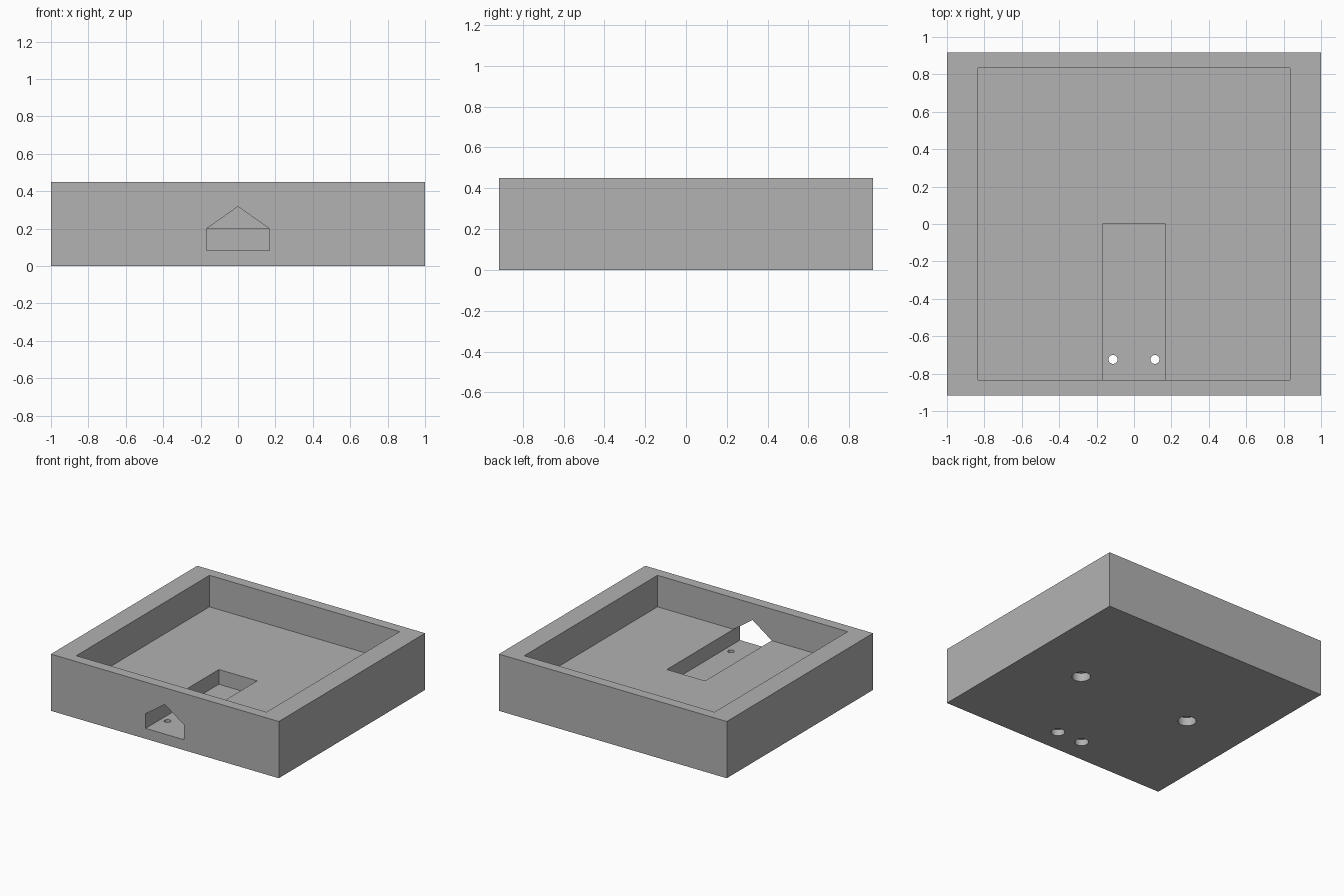
import bpy
import bmesh
import math

cube = bpy.data.objects.get("Cube")
if cube:
    bpy.data.objects.remove(cube, do_unlink=True)

WIDTH, DEPTH, HEIGHT = 2.0, 1.834, 0.45
FLOOR, CHANNEL_FLOOR = 0.2, 0.083
INNER = 0.835

grey = bpy.data.materials.new("light_grey")
grey.use_nodes = True
colour = (0.447, 0.447, 0.447, 1)
grey.diffuse_color = colour
grey.node_tree.nodes["Principled BSDF"].inputs["Base Color"].default_value = colour


def prism(name, profile, direction):
    """Extrude a closed profile of 3D points along a direction."""
    bm = bmesh.new()
    face = bm.faces.new([bm.verts.new(p) for p in profile])
    result = bmesh.ops.extrude_face_region(bm, geom=[face])
    moved = [v for v in result["geom"] if isinstance(v, bmesh.types.BMVert)]
    bmesh.ops.translate(bm, verts=moved, vec=direction)
    bmesh.ops.recalc_face_normals(bm, faces=bm.faces)
    mesh = bpy.data.meshes.new(name)
    bm.to_mesh(mesh)
    bm.free()
    mesh.materials.append(grey)
    obj = bpy.data.objects.new(name, mesh)
    bpy.context.collection.objects.link(obj)
    return obj


def box(name, half_x, half_y, bottom, top):
    corners = [(-1, -1), (1, -1), (1, 1), (-1, 1)]
    profile = [(sx * half_x, sy * half_y, bottom) for sx, sy in corners]
    return prism(name, profile, (0, 0, top - bottom))


def cylinder(name, x, y, radius, bottom, top, sides=32):
    angles = [math.tau * i / sides for i in range(sides)]
    profile = [(x + radius * math.cos(a), y + radius * math.sin(a), bottom) for a in angles]
    return prism(name, profile, (0, 0, top - bottom))


def cut(target, cutter):
    cutter.hide_render = True
    mod = target.modifiers.new(cutter.name, 'BOOLEAN')
    mod.operation = 'DIFFERENCE'
    mod.solver = 'EXACT'
    mod.object = cutter
    bpy.context.view_layer.objects.active = target
    bpy.ops.object.modifier_apply(modifier=mod.name)
    bpy.data.objects.remove(cutter, do_unlink=True)


# Tray block with a wide square recess
tray = box("tray_body", WIDTH / 2, DEPTH / 2, 0, HEIGHT)
cut(tray, box("recess_cutter", INNER, INNER, FLOOR, HEIGHT + 0.2))

# Gabled doorway that continues as a sunken channel to the middle
half = 0.168
gable = [(-half, CHANNEL_FLOOR), (half, CHANNEL_FLOOR), (half, FLOOR), (0, 0.318), (-half, FLOOR)]
cut(tray, prism("channel_cutter", [(x, -1.1, z) for x, z in gable], (0, 1.1, 0)))

# Counterbored screw holes in the channel and blind sockets underneath
for side in (-1, 1):
    cut(tray, cylinder("screw_hole_cutter", side * 0.112, -0.724, 0.024, -0.1, 0.15))
    cut(tray, cylinder("counterbore_cutter", side * 0.112, -0.724, 0.05, -0.1, 0.05))
    cut(tray, cylinder("socket_cutter", side * 0.5, 0, 0.067, -0.1, 0.067))

bpy.ops.object.select_all(action='DESELECT')
tray.select_set(True)
bpy.context.view_layer.objects.active = tray
bpy.ops.object.shade_smooth_by_angle(angle=math.radians(30))
